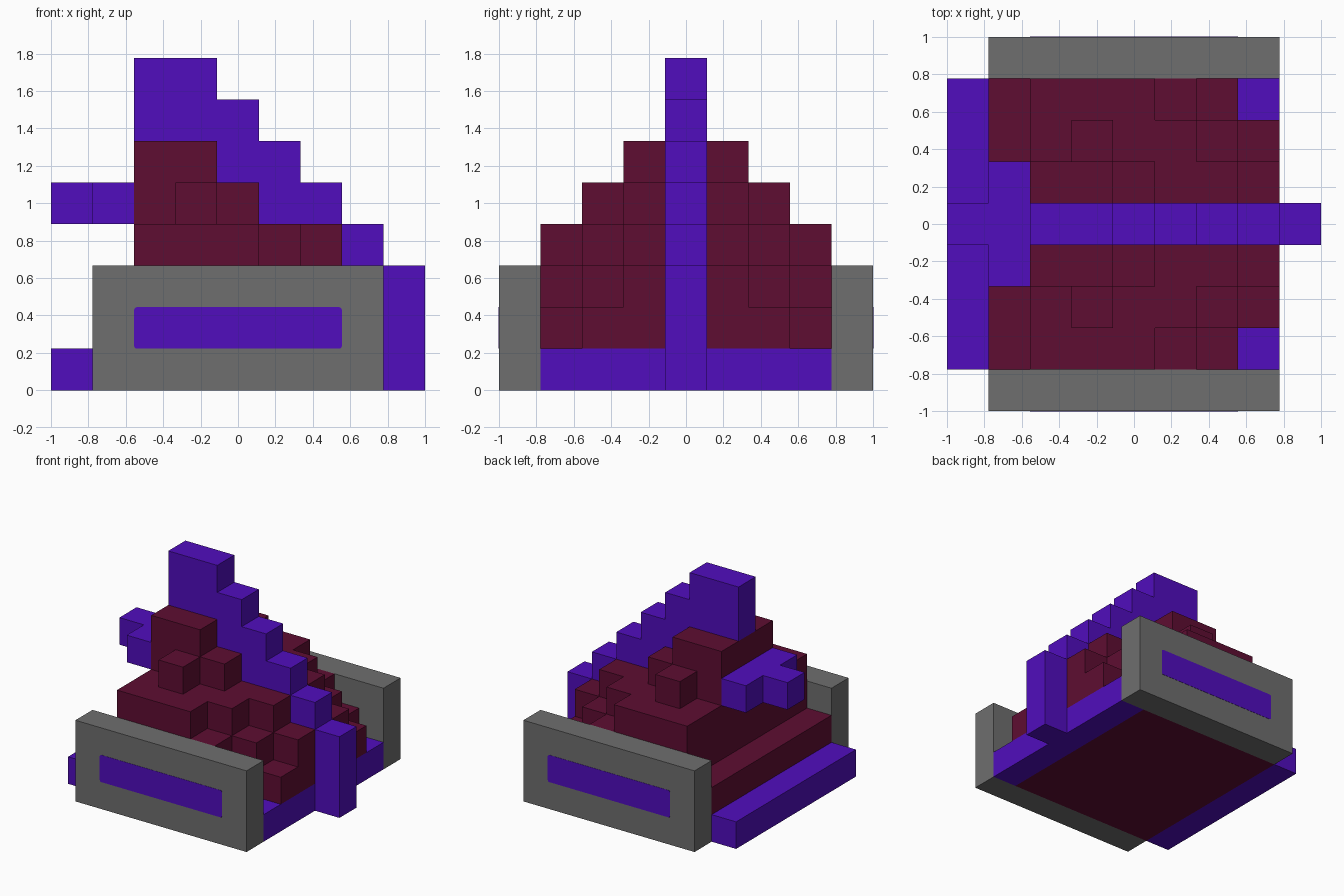
import bpy, bmesh
from mathutils import Vector

if "Cube" in bpy.data.objects:
    bpy.data.objects.remove(bpy.data.objects["Cube"], do_unlink=True)

U = 2 / 9  # one block; the model is 9 x 9 blocks in plan


def material(name, rgb):
    m = bpy.data.materials.new(name)
    m.use_nodes = True
    m.diffuse_color = (*rgb, 1)
    bsdf = next(n for n in m.node_tree.nodes if n.type == 'BSDF_PRINCIPLED')
    bsdf.inputs["Base Color"].default_value = (*rgb, 1)
    bsdf.inputs["Roughness"].default_value = 0.8
    return m


PURPLE = material("purple", (0.082, 0.004, 0.51))
MAROON = material("maroon", (0.112, 0.004, 0.032))
GREY = material("grey", (0.156, 0.156, 0.156))


def finish(name, bm, mat):
    mesh = bpy.data.meshes.new(name)
    bm.to_mesh(mesh)
    bm.free()
    mesh.materials.append(mat)
    obj = bpy.data.objects.new(name, mesh)
    bpy.context.collection.objects.link(obj)
    return obj


def block_part(name, boxes, mat):
    """Closed stepped shell around boxes (x0, x1, y0, y1, z0, z1) in block units."""
    cells = {(x, y, z) for x0, x1, y0, y1, z0, z1 in boxes
             for x in range(x0, x1) for y in range(y0, y1) for z in range(z0, z1)}
    bm = bmesh.new()
    for c in cells:
        for axis in range(3):
            for side in (0, 1):
                n = list(c)
                n[axis] += 2 * side - 1
                if tuple(n) in cells:
                    continue
                a, b = (axis + 1) % 3, (axis + 2) % 3
                loop = [(0, 0), (1, 0), (1, 1), (0, 1)]
                verts = []
                for i, j in (loop if side else loop[::-1]):
                    p = Vector(c)
                    p[axis] += side
                    p[a] += i
                    p[b] += j
                    verts.append(bm.verts.new((p - Vector((4.5, 4.5, 0))) * U))
                bm.faces.new(verts)
    bmesh.ops.remove_doubles(bm, verts=bm.verts, dist=1e-4)
    bmesh.ops.dissolve_limit(bm, angle_limit=0.01, verts=bm.verts, edges=bm.edges)
    return finish(name, bm, mat)


def mirrored(boxes):
    """Add the copy of each box on the other side of the centre line."""
    return boxes + [(x0, x1, 9 - y1, 9 - y0, z0, z1) for x0, x1, y0, y1, z0, z1 in boxes]


# Stepped hull: floor, rear ledge and the middle core under the fin
core = [(1, 7, 1, 8, 0, 1), (1, 2, 1, 8, 1, 2), (2, 4, 4, 5, 1, 6)]
# Terraces on each side of the fin, outermost row first
terraces = mirrored([
    (2, 5, 1, 2, 1, 4), (5, 6, 1, 2, 1, 3), (6, 7, 1, 2, 1, 2),
    (2, 6, 2, 3, 1, 4), (3, 4, 2, 3, 4, 5), (6, 7, 2, 3, 1, 3), (7, 8, 2, 3, 1, 2),
    (2, 4, 3, 4, 1, 6), (4, 5, 3, 4, 1, 5), (5, 7, 3, 4, 1, 4), (7, 8, 3, 4, 1, 3),
])
block_part("stepped_hull", core + terraces, MAROON)

# Central fin stepping down to the front post
fin = [(2, 4, 4, 5, 6, 8)]
fin += [(x, x + 1, 4, 5, 1, 11 - x) for x in range(4, 8)]
fin.append((8, 9, 4, 5, 0, 3))
block_part("central_fin", fin, PURPLE)

# Low sills at both ends and the T-shaped tail
block_part("end_sill_left", [(7, 8, 1, 8, 0, 1)], PURPLE)
block_part("end_sill_right", [(0, 1, 1, 8, 0, 1)], PURPLE)
block_part("tail", [(1, 2, 3, 6, 4, 5), (0, 1, 4, 5, 4, 5)], PURPLE)


# Thin stripe plates with slightly rounded corners
def stripe(name, y):
    bm = bmesh.new()
    bmesh.ops.create_cube(bm, size=1)
    for v in bm.verts:
        v.co = Vector((v.co.x * 5 * U, v.co.y * 0.004 + y, v.co.z * U + 1.5 * U))
    corners = [e for e in bm.edges
               if abs(e.verts[0].co.y - e.verts[1].co.y) > 0.001]
    bmesh.ops.bevel(bm, geom=corners, offset=0.015, segments=3,
                    profile=0.5, affect='EDGES')
    finish(name, bm, PURPLE)


# Side panels, each with its stripe
for label, row, y in (("front", 0, -1.0), ("back", 8, 1.0)):
    block_part(label + "_panel", [(1, 8, row, row + 1, 0, 3)], GREY)
    stripe(label + "_stripe", y)
